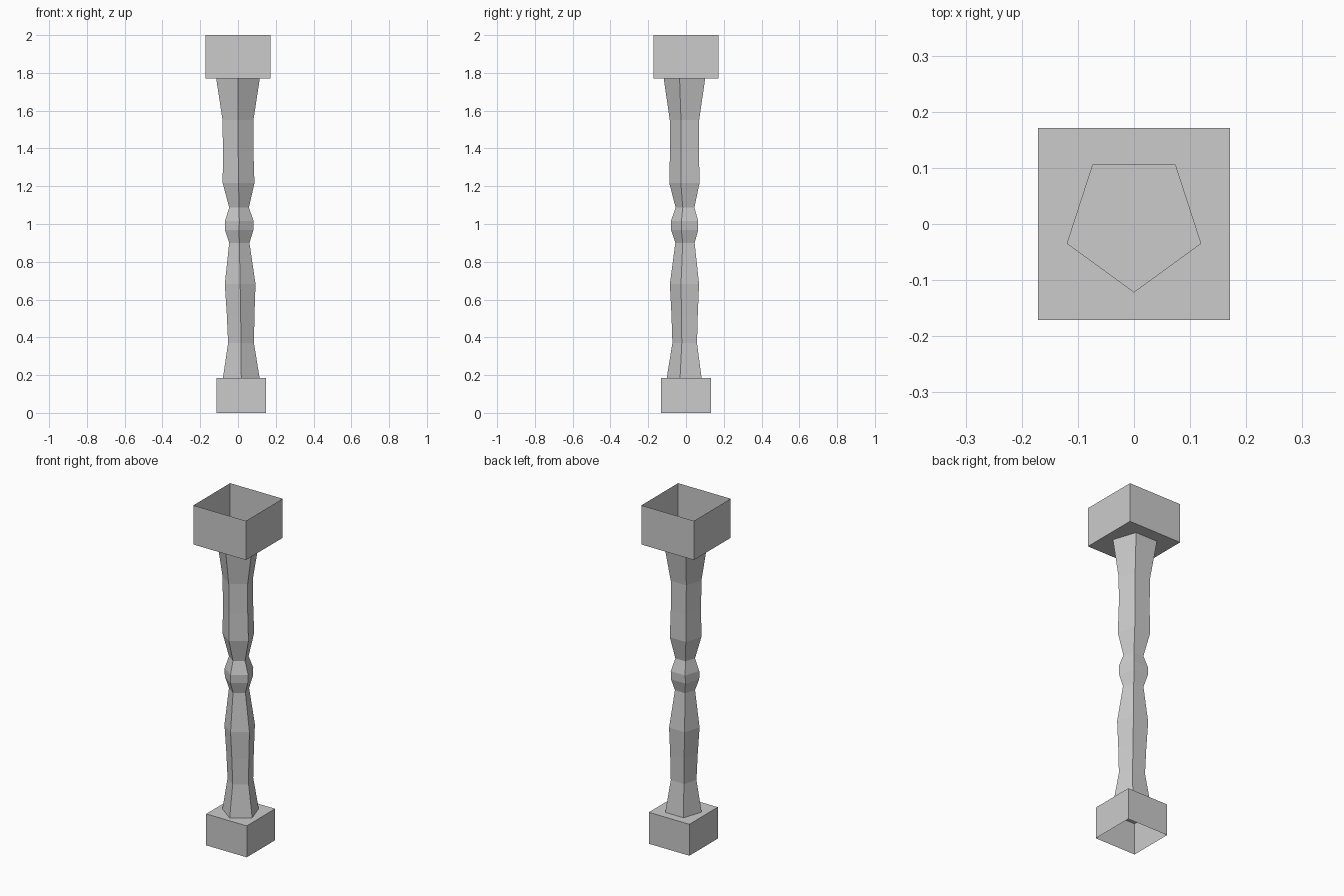
import bpy, bmesh, math

if "Cube" in bpy.data.objects:
    bpy.data.objects.remove(bpy.data.objects["Cube"])

stone = bpy.data.materials.new("plain grey")
stone.diffuse_color = (0.6, 0.6, 0.6, 1)
stone.use_nodes = True
stone.node_tree.nodes["Principled BSDF"].inputs["Base Color"].default_value = stone.diffuse_color


def finish(bm, name):
    mesh = bpy.data.meshes.new(name)
    bm.to_mesh(mesh)
    bm.free()
    mesh.materials.append(stone)
    bpy.context.collection.objects.link(bpy.data.objects.new(name, mesh))


def open_box(name, cx, half, closed_z, open_z):
    """Square thin-walled box with one closed end."""
    bm = bmesh.new()
    corners = [(-1, -1), (1, -1), (1, 1), (-1, 1)]
    a = [bm.verts.new((cx + half * x, half * y, closed_z)) for x, y in corners]
    b = [bm.verts.new((cx + half * x, half * y, open_z)) for x, y in corners]
    up = open_z > closed_z
    bm.faces.new(a[::-1] if up else a)
    for i in range(4):
        j = (i + 1) % 4
        quad = [a[i], a[j], b[j], b[i]]
        bm.faces.new(quad if up else quad[::-1])
    finish(bm, name)


# Capital (open at top) and base (open at bottom)
open_box("capital_block", 0, 0.171, 1.77, 2.0)
open_box("base_block", 0.0175, 0.132, 0.185, 0.0)

# Five-sided turned shaft: (height, radius, x offset, y offset)
profile = [
    (0.16, 0.106, 0.0175, 0), (0.37, 0.072, 0.016, 0), (0.52, 0.077, 0.014, 0),
    (0.682, 0.0855, 0.0115, 0), (0.9, 0.0565, 0.007, 0), (0.967, 0.079, 0.006, 0),
    (1.015, 0.080, 0.007, 0), (1.087, 0.055, 0.0055, 0), (1.217, 0.0885, 0.003, 0),
    (1.38, 0.085, 0.001, 0), (1.55, 0.086, 0, 0), (1.80, 0.126, 0, 0.004),
]
bm = bmesh.new()
rings = []
for z, r, cx, cy in profile:
    angles = [-math.pi / 2 + i * math.tau / 5 for i in range(5)]
    rings.append([bm.verts.new((cx + r * math.cos(t), cy + r * math.sin(t), z)) for t in angles])
for lo, hi in zip(rings, rings[1:]):
    for i in range(5):
        j = (i + 1) % 5
        bm.faces.new((lo[i], lo[j], hi[j], hi[i]))
bm.faces.new(rings[0][::-1])
bm.faces.new(rings[-1])
finish(bm, "shaft")
